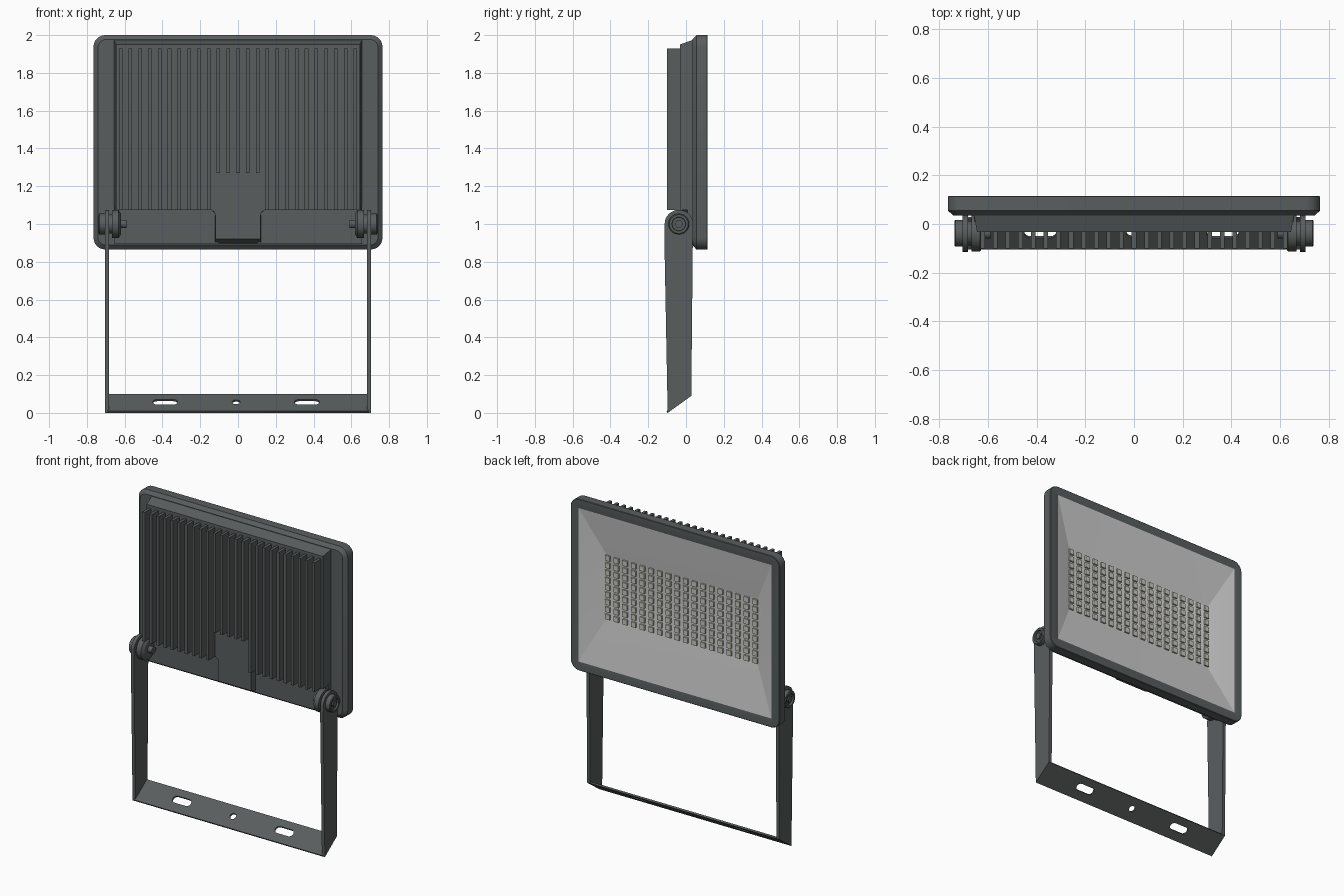
import bpy, bmesh, math
from mathutils import Matrix, Vector

cube = bpy.data.objects.get("Cube")
if cube:
    bpy.data.objects.remove(cube, do_unlink=True)


def material(name, rgb):
    m = bpy.data.materials.new(name)
    m.use_nodes = True
    m.diffuse_color = (*rgb, 1)
    m.node_tree.nodes["Principled BSDF"].inputs["Base Color"].default_value = (*rgb, 1)
    return m


DARK = material("dark grey metal", (0.10, 0.111, 0.111))
LIGHT = material("pale grey reflector", (0.6, 0.6, 0.6))
LED = material("warm grey diode", (0.58, 0.58, 0.51))


def finish(name, bm, mats, smooth=False):
    bmesh.ops.recalc_face_normals(bm, faces=bm.faces)
    mesh = bpy.data.meshes.new(name)
    bm.to_mesh(mesh)
    bm.free()
    ob = bpy.data.objects.new(name, mesh)
    bpy.context.collection.objects.link(ob)
    for m in mats:
        mesh.materials.append(m)
    if smooth:
        bpy.ops.object.select_all(action='DESELECT')
        ob.select_set(True)
        bpy.context.view_layer.objects.active = ob
        bpy.ops.object.shade_smooth_by_angle(angle=math.radians(30))
    return ob


def box(bm, lo, hi):
    lo, hi = Vector(lo), Vector(hi)
    mat = Matrix.Translation((lo + hi) / 2) @ Matrix.Diagonal((*(hi - lo), 1))
    bmesh.ops.create_cube(bm, size=1, matrix=mat)


def loft(bm, rings):
    """Bridge rings of equal length and cap both ends; returns strips and last cap."""
    loops = [[bm.verts.new(p) for p in ring] for ring in rings]
    strips = []
    for a, b in zip(loops, loops[1:]):
        n = len(a)
        strips.append([bm.faces.new((a[i], a[(i + 1) % n], b[(i + 1) % n], b[i]))
                       for i in range(n)])
    bm.faces.new(loops[0])
    return strips, bm.faces.new(loops[-1])


def arc(cx, cy, r, start, end, steps):
    return [(cx + r * math.cos(math.radians(start + (end - start) * i / steps)),
             cy + r * math.sin(math.radians(start + (end - start) * i / steps)))
            for i in range(steps + 1)]


MID_Z = 1.4325


def rounded(y, w, h, r):
    pts = []
    for k, (sx, sz) in enumerate(((1, 1), (-1, 1), (-1, -1), (1, -1))):
        pts += arc(sx * (w - r), sz * (h - r), r, 90 * k, 90 * k + 90, 6)
    return [(x, y, MID_Z + z) for x, z in pts]


# Frame with the sunken reflector
bm = bmesh.new()
strips, floor = loft(bm, [
    rounded(0.035, 0.742, 0.545, 0.045),
    rounded(0.055, 0.765, 0.5675, 0.062),
    rounded(0.112, 0.765, 0.5675, 0.062),
    rounded(0.115, 0.762, 0.5645, 0.06),
    rounded(0.115, 0.706, 0.508, 0.003),
    rounded(0.042, 0.555, 0.215, 0.002)])
for f in strips[-1] + [floor]:
    f.material_index = 1
finish("lamp_frame", bm, [DARK, LIGHT], True)

# Diode grid
bm = bmesh.new()
for c in range(18):
    for r in range(9):
        x, z = (c - 8.5) * 0.0635, MID_Z + (r - 4) * 0.0485
        box(bm, (x - 0.017, 0.04, z - 0.017), (x + 0.017, 0.053, z + 0.017))
finish("diodes", bm, [LED])

# Heat sink base: wide upper part and a central tongue between two recesses
half = [(0.645, 1.95), (0.645, 1.075)] + arc(0.15, 1.045, 0.03, 90, 180, 5) + [(0.12, 0.92)]
outline = half + [(-x, z) for x, z in reversed(half)]
bm = bmesh.new()
loft(bm, [[(x, -0.033, z) for x, z in outline],
          [(x * 1.02, 0.037, z + (0.025 if z > 1.9 else -0.025 if z < 1 else 0))
           for x, z in outline]])
finish("heat_sink_base", bm, [DARK])

bm = bmesh.new()
for s in (-1, 1):
    xs = sorted((s * 0.1, s * 0.657))
    box(bm, (xs[0], 0.008, 0.895), (xs[1], 0.037, 1.09))
finish("lower_panels", bm, [DARK])

# Cooling fins, the middle ones shorter
bm = bmesh.new()
for i in range(-12, 13):
    x = i * 0.0518
    box(bm, (x - 0.0095, -0.1, 1.27 if abs(i) < 3 else 1.075), (x + 0.0095, -0.03, 1.93))
finish("cooling_fins", bm, [DARK])

# Bracket legs, rounded at the pivot and cut on a slope at the foot
PIVOT_Y, PIVOT_Z = -0.038, 1.0
side = arc(PIVOT_Y, PIVOT_Z, 0.075, 0, 180, 16) + [
    (-0.115, 0.94), (-0.097, 0), (0.028, 0.09)]
for s, label in ((1, "left"), (-1, "right")):
    bm = bmesh.new()
    loft(bm, [[(s * x, y, z) for y, z in side] for x in (0.682, 0.704)])
    finish(label + "_bracket_leg", bm, [DARK], True)

    # Pivot: washer stack turned around the x axis
    bm = bmesh.new()
    turned = [(0.59, 0.022), (0.62, 0.022), (0.62, 0.055), (0.632, 0.074), (0.668, 0.074),
              (0.668, 0.05), (0.7, 0.05), (0.7, 0.055), (0.734, 0.055), (0.738, 0.05),
              (0.738, 0.037), (0.727, 0.035)]
    loft(bm, [[(s * x, PIVOT_Y + y, PIVOT_Z + z) for y, z in arc(0, 0, r, 0, 345, 23)]
              for x, r in turned])
    finish(label + "_pivot", bm, [DARK], True)

    bm = bmesh.new()
    loft(bm, [[(s * x, PIVOT_Y + y, PIVOT_Z + z) for y, z in arc(0, 0, 0.022, 0, 300, 5)]
              for x in (0.725, 0.736)])
    finish(label + "_bolt_head", bm, [DARK])

# Sloping foot plate with two slots and a centre hole
slope = math.atan2(0.09, 0.125)
width = math.hypot(0.09, 0.125)


def slot(cx, reach, r):
    return (arc(cx + reach, 0.005, r, -90, 90, 8) + arc(cx - reach, 0.005, r, 90, 270, 8))


curve = bpy.data.curves.new("foot_plate", 'CURVE')
curve.dimensions = '2D'
curve.fill_mode = 'BOTH'
curve.extrude = 0.006
w, h = 0.69, width / 2
for pts in ([(-w, -h), (w, -h), (w, h), (-w, h)],
            slot(-0.385, 0.042, 0.024), slot(0.365, 0.042, 0.024), slot(-0.01, 0.001, 0.02)):
    sp = curve.splines.new('POLY')
    sp.points.add(len(pts) - 1)
    for p, (x, y) in zip(sp.points, pts):
        p.co = (x, y, 0, 1)
    sp.use_cyclic_u = True
curve.materials.append(DARK)
plate = bpy.data.objects.new("foot_plate", curve)
bpy.context.collection.objects.link(plate)
plate.rotation_euler.x = slope
plate.location = (0, -0.0345 - 0.006 * math.sin(slope), 0.045 + 0.006 * math.cos(slope))
bpy.ops.object.select_all(action='DESELECT')
plate.select_set(True)
bpy.context.view_layer.objects.active = plate
bpy.ops.object.convert(target='MESH')
